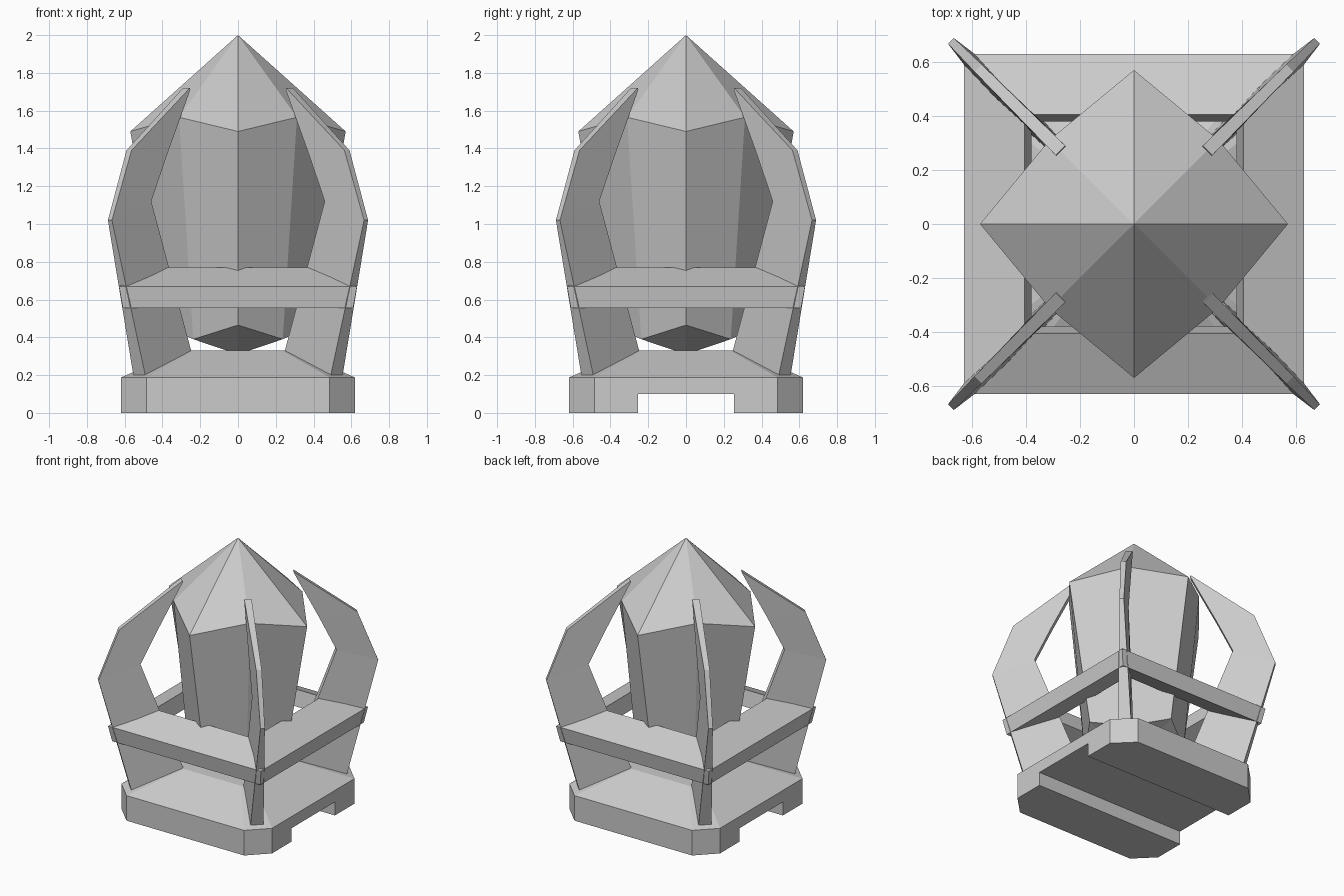
import bpy, bmesh, math
from mathutils import Vector, Matrix

if "Cube" in bpy.data.objects:
    bpy.data.objects.remove(bpy.data.objects["Cube"])


def loft(name, rings, cyclic=False):
    """Skin a list of point rings; a one-point ring is an apex."""
    bm = bmesh.new()
    rows = [[bm.verts.new(p) for p in ring] for ring in rings]
    pairs = list(zip(rows, rows[1:]))
    if cyclic:
        pairs.append((rows[-1], rows[0]))
    for a, b in pairs:
        n = max(len(a), len(b))
        for i in range(n):
            j = (i + 1) % n
            quad = [a[i % len(a)], a[j % len(a)], b[j % len(b)], b[i % len(b)]]
            bm.faces.new(list(dict.fromkeys(quad)))
    if not cyclic:
        for row in (rows[0], rows[-1]):
            if len(row) > 2:
                bm.faces.new(row)
    bmesh.ops.recalc_face_normals(bm, faces=bm.faces)
    mesh = bpy.data.meshes.new(name)
    bm.to_mesh(mesh)
    bm.free()
    obj = bpy.data.objects.new(name, mesh)
    bpy.context.collection.objects.link(obj)
    return obj


def chamfered_square(h, c, z):
    return [(h, -c, z), (h, c, z), (c, h, z), (-c, h, z),
            (-h, c, z), (-h, -c, z), (-c, -h, z), (c, -h, z)]


def square(h, z):
    return [(h, -h, z), (h, h, z), (-h, h, z), (-h, -h, z)]


def star(r_axis, z_axis, d_diag, z_diag):
    """Eight points: axis points and diagonal points at their own heights."""
    pts = []
    for k in range(8):
        r, z = (d_diag * math.sqrt(2), z_diag) if k % 2 else (r_axis, z_axis)
        a = k * math.pi / 4
        pts.append((r * math.cos(a), r * math.sin(a), z))
    return pts


# Base plinth with sloped top and a channel underneath
base = loft("base", [chamfered_square(0.62, 0.485, 0),
                     chamfered_square(0.62, 0.485, 0.187),
                     chamfered_square(0.30, 0.235, 0.33)])
bpy.ops.mesh.primitive_cube_add(size=1)
cutter = bpy.context.object
cutter.name = "channel_cutter"
cutter.scale = (2, 0.51, 0.2)
cutter.hide_render = True
cutter.hide_set(True)
cut = base.modifiers.new("channel", 'BOOLEAN')
cut.operation = 'DIFFERENCE'
cut.solver = 'EXACT'
cut.object = cutter

# Faceted central bulb
loft("bulb", [[(0, 0, 0.31)],
              star(0.39, 0.465, 0.237, 0.39),
              star(0.57, 1.49, 0.312, 1.565),
              [(0, 0, 2.0)]])

# Square ring with sloped top
loft("ring", [square(0.61, 0.555), square(0.63, 0.67),
              square(0.405, 0.77), square(0.38, 0.655)], cyclic=True)

# Four curved fins on the diagonals: (offset, height, thickness) outer and inner
SECTIONS = [((0.515, 0.16, 0.092), (0.24, 0.22, 0.06)),
            ((0.678, 1.02, 0.03), (0.475, 1.12, 0.045)),
            ((0.577, 1.39, 0.038), (0.395, 1.36, 0.048)),
            ((0.273, 1.72, 0.05), (0.270, 1.712, 0.05))]
for k in range(4):
    rot = Matrix.Rotation(math.pi / 4 + k * math.pi / 2, 3, 'Z')
    rings = []
    for (co, zo, to), (ci, zi, ti) in SECTIONS:
        ro, ri = co * math.sqrt(2), ci * math.sqrt(2)
        rings.append([rot @ Vector(p) for p in (
            (ro, -to / 2, zo), (ro, to / 2, zo),
            (ri, ti / 2, zi), (ri, -ti / 2, zi))])
    loft(f"fin_{k + 1}", rings)
